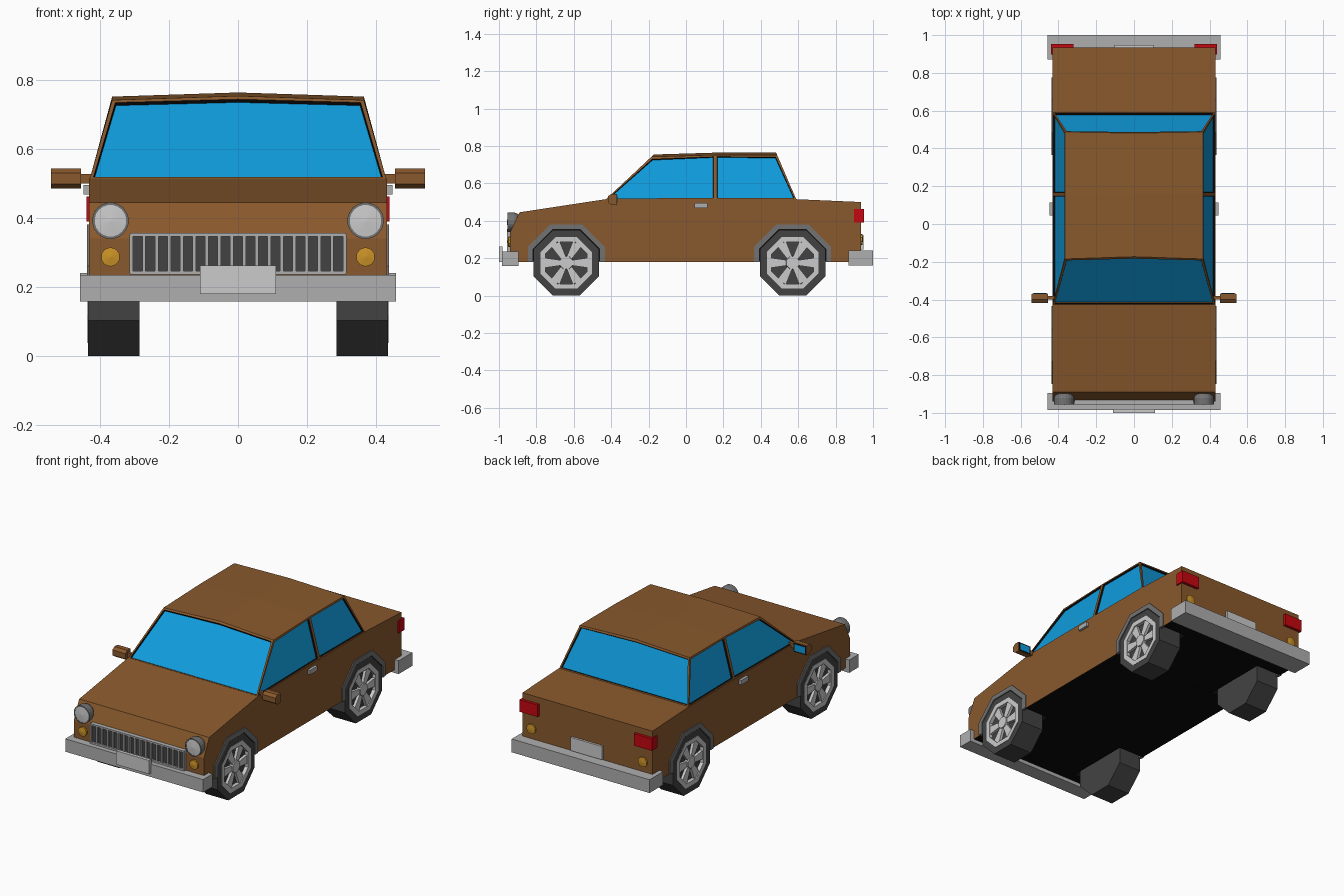
import bpy, bmesh, math
from mathutils import Vector

if "Cube" in bpy.data.objects:
    bpy.data.objects.remove(bpy.data.objects["Cube"])


def mat(name, r, g, b):
    m = bpy.data.materials.new(name)
    m.diffuse_color = (r, g, b, 1)
    m.use_nodes = True
    m.node_tree.nodes["Principled BSDF"].inputs["Base Color"].default_value = m.diffuse_color
    return m


BROWN = mat("brown paint", 0.25, 0.10, 0.026)
GLASS = mat("blue glass", 0.005, 0.33, 0.72)
BLACK = mat("black", 0.003, 0.003, 0.003)
TYRE = mat("dark rubber", 0.055, 0.055, 0.055)
ARCH = mat("mid grey", 0.17, 0.17, 0.17)
CHROME = mat("bumper grey", 0.43, 0.43, 0.43)
LIGHT = mat("light grey", 0.60, 0.60, 0.60)
RED = mat("red lamp", 0.55, 0.002, 0.005)
AMBER = mat("amber lamp", 0.60, 0.29, 0.02)


def finish(name, bm, *mats):
    me = bpy.data.meshes.new(name)
    bm.to_mesh(me)
    bm.free()
    for m in mats:
        me.materials.append(m)
    ob = bpy.data.objects.new(name, me)
    bpy.context.collection.objects.link(ob)
    return ob


def place(axis, u, v, d):
    # u, v lie across the axis; d runs along it
    return (d, u, v) if axis == 'X' else (u, d, v)


def prism_bm(axis, pts, a, b):
    bm = bmesh.new()
    ends = [[bm.verts.new(place(axis, u, v, d)) for u, v in pts] for d in (a, b)]
    for e in ends:
        bm.faces.new(e)
    n = len(pts)
    for i in range(n):
        j = (i + 1) % n
        bm.faces.new((ends[0][i], ends[0][j], ends[1][j], ends[1][i]))
    bmesh.ops.recalc_face_normals(bm, faces=bm.faces)
    bm.normal_update()
    return bm


def prism(name, m, axis, pts, a, b):
    return finish(name, prism_bm(axis, pts, a, b), m)


def box(name, m, x0, x1, y0, y1, z0, z1):
    return prism(name, m, 'X', [(y0, z0), (y1, z0), (y1, z1), (y0, z1)], x0, x1)


def lathe(name, m, axis, centre, prof, n, closed=False):
    # prof: (radius, distance along axis)
    bm = bmesh.new()
    rings = []
    for r, d in prof:
        rings.append([bm.verts.new(place(axis,
                      centre[0] + r * math.cos((k + 0.5) * math.tau / n),
                      centre[1] + r * math.sin((k + 0.5) * math.tau / n), d)) for k in range(n)])
    pairs = list(zip(rings, rings[1:] + ([rings[0]] if closed else [])))
    for p, q in pairs:
        for k in range(n):
            j = (k + 1) % n
            bm.faces.new((p[k], p[j], q[j], q[k]))
    bmesh.ops.remove_doubles(bm, verts=bm.verts, dist=1e-5)
    bmesh.ops.recalc_face_normals(bm, faces=bm.faces)
    return finish(name, bm, m)


AXLES = (-0.64, 0.57)
WZ = 0.175
W = 0.432


def half_octagon(c, apothem):
    k = apothem * math.tan(math.pi / 8)
    return [(c - apothem, 0.18), (c - apothem, WZ + k), (c - k, WZ + apothem),
            (c + k, WZ + apothem), (c + apothem, WZ + k), (c + apothem, 0.18)]


# lower body: side profile with wheel openings, black underneath
profile = [(-0.94, 0.18)]
for c in AXLES:
    profile += half_octagon(c, 0.20)
profile += [(0.935, 0.18), (0.935, 0.50), (0.59, 0.515), (-0.43, 0.515), (-0.89, 0.445), (-0.94, 0.34)]
bm = prism_bm('X', profile, -W, W)
for f in bm.faces:
    c = f.calc_center_median()
    if abs(f.normal.x) < 0.5 and c.z < 0.4 and abs(c.y) < 0.9:
        f.material_index = 1
finish("lower_body", bm, BROWN, BLACK)

# cabin: three sections with a gently peaked roof, windows inset
bm = bmesh.new()
S = []
for yb, yt, zt, dy in ((-0.43, -0.185, 0.742, 0.012), (0.157, 0.157, 0.752, 0), (0.59, 0.487, 0.752, -0.006)):
    S.append([bm.verts.new(p) for p in ((-0.43, yb, 0.513), (-0.365, yt, zt), (0, yt + dy, zt + 0.012),
                                        (0.365, yt, zt), (0.43, yb, 0.513))])
windows = [bm.faces.new(S[0]), bm.faces.new(S[2])]
for p, q in zip(S, S[1:]):
    for i in range(5):
        j = (i + 1) % 5
        f = bm.faces.new((p[i], p[j], q[j], q[i]))
        if i in (0, 3):
            windows.append(f)
bmesh.ops.recalc_face_normals(bm, faces=bm.faces)
bm.normal_update()
bmesh.ops.inset_individual(bm, faces=windows, thickness=0.014, depth=0)
reveal = bmesh.ops.inset_individual(bm, faces=windows, thickness=0.003, depth=-0.010)["faces"]
for f in reveal:
    f.material_index = 2
for f in windows:
    f.material_index = 1
finish("cabin", bm, BROWN, GLASS, BLACK)

# wheels, wells and arches
OCT = 1 / math.cos(math.pi / 8)
for c in AXLES:
    box("wheel_well", BLACK, -0.265, 0.265, c - 0.21, c + 0.21, 0.181, 0.40)
    for s in (1, -1):
        prism("wheel_arch", ARCH, 'X', half_octagon(c, 0.206) + half_octagon(c, 0.178)[::-1], s * 0.42, s * 0.438)
        ctr = (c, WZ)
        lathe("tyre", TYRE, 'X', ctr, [(0, s * 0.285), (0.175 * OCT, s * 0.285), (0.175 * OCT, s * 0.435),
              (0.138 * OCT, s * 0.435), (0.135 * OCT, s * 0.415), (0, s * 0.415)], 8)
        lathe("wheel_rim", LIGHT, 'X', ctr, [(0.138 * OCT, s * 0.41), (0.138 * OCT, s * 0.437),
              (0.112 * OCT, s * 0.437), (0.112 * OCT, s * 0.41)], 8, True)
        lathe("wheel_hub", LIGHT, 'X', ctr, [(0, s * 0.41), (0.04, s * 0.41), (0.036, s * 0.437), (0, s * 0.437)], 8)
        for k in range(6):
            a = k * math.tau / 6
            ca, sa = math.cos(a), math.sin(a)
            pts = [(c + r * ca - w * sa, WZ + r * sa + w * ca)
                   for r, w in ((0.02, -0.013), (0.118, -0.027), (0.118, 0.027), (0.02, 0.013))]
            prism("wheel_spoke", LIGHT, 'X', pts, s * 0.41, s * 0.431)

# bumpers and plates
box("front_bumper", CHROME, -0.458, 0.458, -0.985, -0.895, 0.158, 0.235)
box("rear_bumper", CHROME, -0.458, 0.458, 0.87, 1.0, 0.16, 0.24)
box("front_plate", LIGHT, -0.11, 0.11, -1.0, -0.98, 0.18, 0.262)
box("rear_plate", LIGHT, -0.105, 0.105, 0.93, 0.948, 0.245, 0.325)

# grille: dark panel, frame and upright bars
box("grille_panel", TYRE, -0.31, 0.31, -0.946, -0.92, 0.24, 0.355)
for z in (0.24, 0.35):
    box("grille_rail", CHROME, -0.313, 0.313, -0.958, -0.93, z - 0.004, z + 0.006)
for i in range(18):
    x = -0.309 + i * 0.618 / 17
    box("grille_bar", CHROME, x - 0.005, x + 0.005, -0.957, -0.93, 0.24, 0.352)

for s in (1, -1):
    # lamps
    hc = (s * 0.37, 0.392)
    lathe("headlight_bucket", ARCH, 'Y', hc, [(0, -0.885), (0.03, -0.888), (0.046, -0.90), (0.053, -0.92),
          (0.053, -0.955), (0.046, -0.955), (0.046, -0.945), (0, -0.945)], 20)
    lathe("headlight_lens", LIGHT, 'Y', hc, [(0, -0.94), (0.047, -0.94), (0.047, -0.953), (0, -0.957)], 20)
    lathe("front_indicator", AMBER, 'Y', (s * 0.37, 0.287), [(0, -0.92), (0.028, -0.92), (0.028, -0.95), (0, -0.954)], 10)
    lathe("rear_indicator", AMBER, 'Y', (s * 0.37, 0.30), [(0, 0.92), (0.03, 0.92), (0.03, 0.943), (0, 0.947)], 10)
    box("tail_light", RED, s * 0.32, s * 0.44, 0.897, 0.952, 0.39, 0.462)
    # door handle
    box("door_handle", CHROME, s * 0.425, s * 0.448, 0.045, 0.115, 0.468, 0.495)
    # wing mirror
    box("mirror_arm", BROWN, s * 0.41, s * 0.46, -0.40, -0.38, 0.50, 0.528)
    prism("mirror_shell", BROWN, 'X', [(-0.37, 0.485), (-0.37, 0.543), (-0.40, 0.543), (-0.418, 0.53),
          (-0.418, 0.498), (-0.40, 0.485)], s * 0.455, s * 0.542)
    box("mirror_edge", BLACK, s * 0.459, s * 0.538, -0.372, -0.368, 0.489, 0.539)
    box("mirror_glass", GLASS, s * 0.464, s * 0.533, -0.371, -0.366, 0.494, 0.534)
